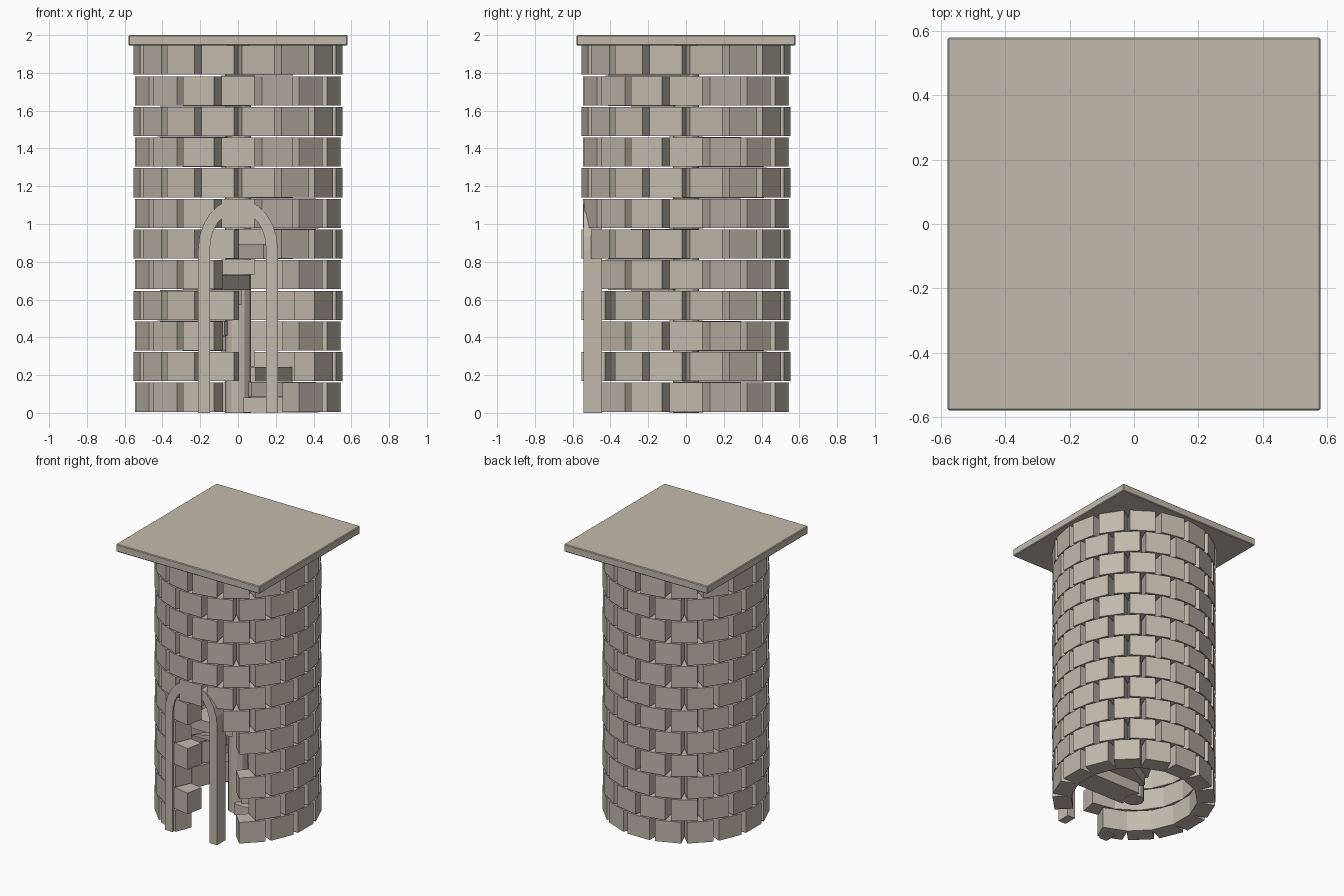
import bpy, bmesh, math
from mathutils import Matrix, Vector

cube = bpy.data.objects.get("Cube")
if cube:
    bpy.data.objects.remove(cube, do_unlink=True)

stone = bpy.data.materials.new("warm_grey_stone")
stone.use_nodes = True
colour = (0.54, 0.495, 0.415, 1)
stone.diffuse_color = colour
stone.node_tree.nodes["Principled BSDF"].inputs["Base Color"].default_value = colour


def finish(bm, name):
    bmesh.ops.recalc_face_normals(bm, faces=bm.faces)
    mesh = bpy.data.meshes.new(name)
    bm.to_mesh(mesh)
    bm.free()
    mesh.materials.append(stone)
    obj = bpy.data.objects.new(name, mesh)
    bpy.context.collection.objects.link(obj)
    return obj


def add_box(bm, low, high, degrees=0):
    """Box between two corners, turned about z (0 faces the front)."""
    low, high = Vector(low), Vector(high)
    turn = Matrix.Rotation(math.radians(degrees), 4, 'Z')
    place = Matrix.Translation((low + high) / 2) @ Matrix.Diagonal((*(high - low), 1))
    bmesh.ops.create_cube(bm, size=1, matrix=turn @ place)


# Brick wall: staggered rings with the doorway bricks left out
ROWS, BRICKS, PITCH = 12, 16, 0.1622
STEP = 360 / BRICKS
HALF, INNER, OUTER = 0.088, 0.42, 0.546


def in_doorway(row, slot):
    if row == 5:
        return slot == 0
    return row < 5 and slot in (0, 1)


for row in range(ROWS):
    bm = bmesh.new()
    z = 0.006 + row * PITCH
    for slot in range(BRICKS):
        if not in_doorway(row, slot):
            angle = (slot + 0.5 * (row % 2)) * STEP
            add_box(bm, (-HALF, -OUTER, z), (HALF, -INNER, z + 0.154), angle)
    finish(bm, f"brick_ring_{row + 1}")

# Spiral stair around a central column
bm = bmesh.new()
for k in range(24):
    z = 0.003 + k * PITCH / 2
    add_box(bm, (-0.09, -0.425, z), (0.09, -0.03, z + 0.079), 90 + 30 * k)
finish(bm, "spiral_steps")

bm = bmesh.new()
bmesh.ops.create_cone(bm, cap_ends=True, segments=12, radius1=0.068, radius2=0.068,
                      depth=1.945, matrix=Matrix.Translation((0, 0, 0.9725)))
finish(bm, "stair_column")

# Door frame: two posts and an arch of wedge stones
FRONT, BACK, SPRING = -0.542, -0.445, 0.865
bm = bmesh.new()
for side in (-1, 1):
    add_box(bm, (side * 0.18 - 0.031, FRONT, 0), (side * 0.18 + 0.031, BACK, SPRING))
finish(bm, "door_posts")

bm = bmesh.new()
WEDGES = 12
rings = []
for i in range(WEDGES + 1):
    a = math.pi * i / WEDGES
    rings.append([bm.verts.new((w * math.cos(a), y, SPRING + h * math.sin(a)))
                  for w, h, y in ((0.149, 0.205, FRONT), (0.211, 0.267, FRONT),
                                  (0.211, 0.267, BACK), (0.149, 0.205, BACK))])
for a, b in zip(rings, rings[1:]):
    for j in range(4):
        n = (j + 1) % 4
        bm.faces.new((a[j], a[n], b[n], b[j]))
bm.faces.new(rings[0])
bm.faces.new(rings[-1])
finish(bm, "door_arch")

# Square roof slab with a fine edge bevel
bm = bmesh.new()
add_box(bm, (-0.58, -0.58, 1.945), (0.58, 0.58, 2.0))
slab = finish(bm, "roof_slab")
bevel = slab.modifiers.new("edge_bevel", 'BEVEL')
bevel.width = 0.005
bevel.segments = 1
